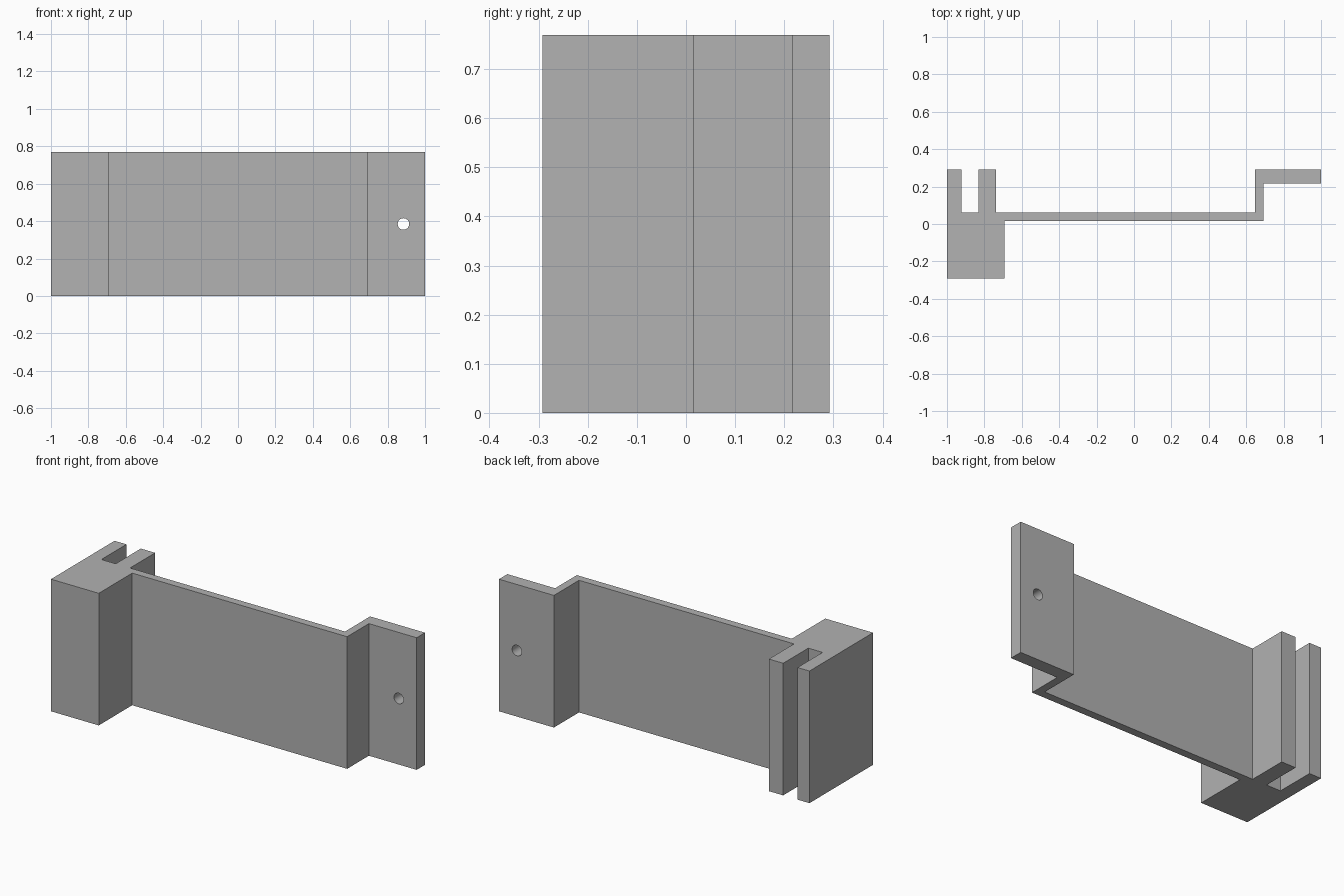
import bpy
import bmesh
import math
from mathutils import Matrix

cube = bpy.data.objects.get("Cube")
if cube:
    bpy.data.objects.remove(cube, do_unlink=True)

U = 1 / 13          # design unit: the part is 26 units long
HEIGHT = 10 * U
WALL = 0.6
DEPTH = 7.6

grey = bpy.data.materials.new("plain grey")
grey.use_nodes = True
colour = (0.445, 0.445, 0.445, 1)
grey.diffuse_color = colour
grey.node_tree.nodes["Principled BSDF"].inputs["Base Color"].default_value = colour


def make_object(name, bm):
    bmesh.ops.recalc_face_normals(bm, faces=bm.faces)
    mesh = bpy.data.meshes.new(name)
    bm.to_mesh(mesh)
    bm.free()
    mesh.materials.append(grey)
    obj = bpy.data.objects.new(name, mesh)
    bpy.context.collection.objects.link(obj)
    return obj


# Plan outline in units: block, thin web, offset flange, slotted prongs
outline = [
    (0, 0), (4, 0), (4, 4), (22, 4), (22, DEPTH - 1), (26, DEPTH - 1),
    (26, DEPTH), (22 - WALL, DEPTH), (22 - WALL, 4 + WALL),
    (4 - WALL, 4 + WALL), (4 - WALL, DEPTH), (2.2, DEPTH),
    (2.2, 4 + WALL), (1, 4 + WALL), (1, DEPTH), (0, DEPTH),
]
bm = bmesh.new()
base = bm.faces.new([bm.verts.new(((x - 13) * U, (y - DEPTH / 2) * U, 0))
                     for x, y in outline])
extruded = bmesh.ops.extrude_face_region(bm, geom=[base])["geom"]
bmesh.ops.translate(bm, vec=(0, 0, HEIGHT),
                    verts=[g for g in extruded if isinstance(g, bmesh.types.BMVert)])
bracket = make_object("mounting_bracket", bm)

# Round screw hole through the flange
bm = bmesh.new()
bmesh.ops.create_cone(
    bm, cap_ends=True, segments=32, radius1=0.4 * U, radius2=0.4 * U, depth=3 * U,
    matrix=Matrix.Translation((11.5 * U, (DEPTH / 2 - 0.5) * U, HEIGHT / 2))
    @ Matrix.Rotation(math.pi / 2, 4, "X"))
cutter = make_object("screw_hole_cutter", bm)
cutter.hide_render = True
cutter.hide_set(True)

hole = bracket.modifiers.new("screw_hole", "BOOLEAN")
hole.operation = "DIFFERENCE"
hole.solver = "EXACT"
hole.object = cutter

# Bake the hole, then smooth its wall and keep the corners crisp
bpy.ops.object.select_all(action="DESELECT")
bracket.select_set(True)
bpy.context.view_layer.objects.active = bracket
bpy.ops.object.modifier_apply(modifier=hole.name)
bpy.data.objects.remove(cutter, do_unlink=True)
bpy.ops.object.shade_smooth_by_angle(angle=math.radians(30))
